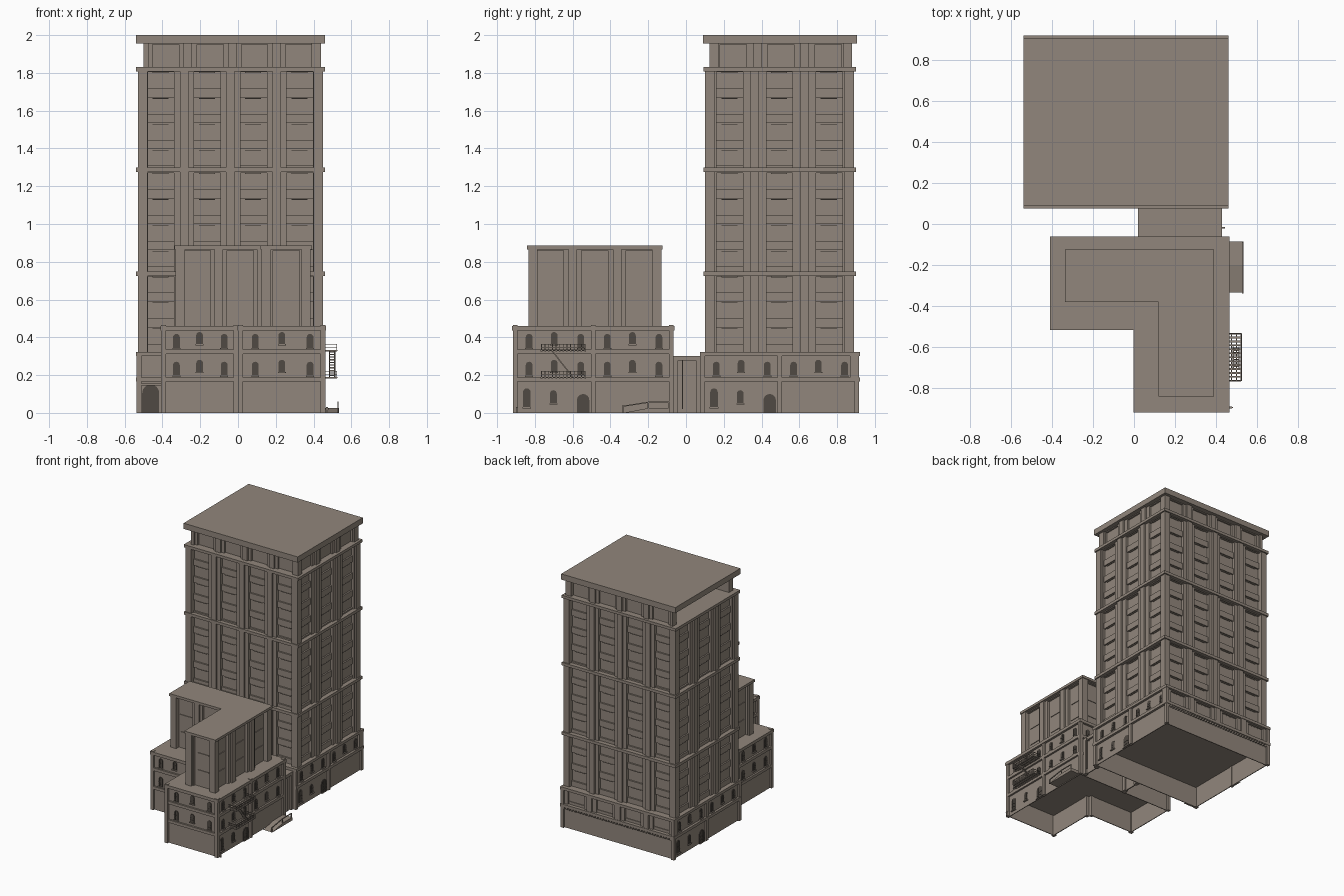
import bpy, bmesh, math
from mathutils import Vector as V

if "Cube" in bpy.data.objects:
    bpy.data.objects.remove(bpy.data.objects["Cube"])

def material(name, col):
    m = bpy.data.materials.new(name)
    m.diffuse_color = (*col, 1)
    m.use_nodes = True
    m.node_tree.nodes["Principled BSDF"].inputs["Base Color"].default_value = m.diffuse_color
    return m

stone = material("warm grey stone", (0.285, 0.24, 0.2))
dark = material("dark window", (0.08, 0.068, 0.057))
X, Y = V((1, 0, 0)), V((0, 1, 0))
HEX = [(0, 3, 2, 1), (4, 5, 6, 7), (0, 1, 5, 4), (1, 2, 6, 5), (2, 3, 7, 6), (3, 0, 4, 7)]

def finish(bm, name, mat=stone):
    bmesh.ops.recalc_face_normals(bm, faces=bm.faces)
    me = bpy.data.meshes.new(name)
    bm.to_mesh(me)
    bm.free()
    me.materials.append(mat)
    bpy.context.collection.objects.link(bpy.data.objects.new(name, me))

def hexa(bm, pts):
    vs = [bm.verts.new(p) for p in pts]
    for f in HEX:
        bm.faces.new([vs[i] for i in f])

def box(bm, x0, x1, y0, y1, z0, z1):
    hexa(bm, [(x, y, z) for z in (z0, z1) for x, y in ((x0, y0), (x1, y0), (x1, y1), (x0, y1))])

def loft(bm, a, b):
    """Solid between two matching outlines."""
    a, b = [bm.verts.new(p) for p in a], [bm.verts.new(p) for p in b]
    bm.faces.new(a[::-1])
    bm.faces.new(b)
    for i in range(len(a)):
        j = (i + 1) % len(a)
        bm.faces.new((a[i], a[j], b[j], b[i]))

def prism(bm, poly, z0, z1):
    loft(bm, [(x, y, z0) for x, y in poly], [(x, y, z1) for x, y in poly])

def bar(bm, p, q, r=0.002):
    """Thin square bar between two points."""
    p, q = V(p), V(q)
    d = (q - p).normalized()
    s = d.cross(X if abs(d.x) < 0.9 else Y).normalized() * r
    t = d.cross(s).normalized() * r
    hexa(bm, [c + o for c in (p, q) for o in (s + t, s - t, -s - t, t - s)])

panes = bmesh.new()  # all dark arched windows and doors

class Wall:
    """A facade plane: u runs along the wall, d outward, z up."""
    def __init__(self, bm, a, b, n):
        self.bm, self.a = bm, V((*a, 0))
        e = V((*b, 0)) - self.a
        self.L, self.t, self.n = e.length, e.normalized(), n

    def p(self, u, d, z):
        return self.a + self.t * u + self.n * d + V((0, 0, z))

    def box(self, u0, u1, d0, d1, z0, z1, bm=None):
        hexa(bm or self.bm, [self.p(u, d, z) for z in (z0, z1)
                             for u, d in ((u0, d0), (u1, d0), (u1, d1), (u0, d1))])

    def arch(self, u, z, w, h, d):
        """Arched window: dark pane with glazing bars, and a stone sill."""
        r = w / 2
        o = [(u - r, z)] + [(u - r * math.cos(i * math.pi / 8), z + h - r + r * math.sin(i * math.pi / 8))
                            for i in range(9)] + [(u + r, z)]
        loft(panes, [self.p(a, d - .001, b) for a, b in o], [self.p(a, d + .004, b) for a, b in o])
        for v in (-.2, .2):
            self.box(u + v * w - .0015, u + v * w + .0015, d, d + .006, z, z + h - .008, panes)
        for v in (.25, .5):
            self.box(u - r + .003, u + r - .003, d, d + .006, z + h * v, z + h * v + .003, panes)
        self.box(u - r - .003, u + r + .003, d - .001, d + .011, max(0, z - .006), z + .001)

    def bays(self, n, z0, z1, floors, bw=0.14, step=0.137):
        """Tall recessed bays between piers, with a spandrel on each floor."""
        s = self.L / n
        for k in range(n + 1):
            c = s * k
            half = (s - bw) / 2
            self.box(max(0.015, c - half), min(self.L - 0.015, c + half), -.05, -.015, z0, z1)
            w = .03 if 0 < k < n else .034
            self.box(max(0, c - w * .75), min(self.L, c + w * .75), -.05, 0, z0, z1)
        for k in range(n):
            c = s * (k + .5)
            self.box(c - bw / 2, c + bw / 2, -.05, -.017, z1 - .006, z1)
            for f in range(floors):
                top = z1 - f * step - .09
                self.box(c - bw / 2, c + bw / 2, -.05, -.025, max(z0, top - .049), top)
                self.box(c - .045, c + .04, -.05, -.029, top + .08, top + .084)

    def storeys(self, n, rows, ground=0):
        """Low masonry wall: ground panel, piers and arched windows."""
        s = (self.L - .024) / n
        self.box(.015, self.L - .015, -.021, -.015, 0, .168)
        for k in range(n + 1):
            self.box(s * k, s * k + .024, -.026, 0, 0, rows[-1] + .13)
        for k in range(n):
            o = .012 + s * k
            for z in rows:
                for f, up in ((.18, 0), (.5, .025), (.84, 0)):
                    self.arch(o + s * f, z + .008 + up * .8, .036, .075 - up * .4, -.015)
            if k < ground:
                self.arch(o + s * .15, .03, .04, .1, -.015)
                self.arch(o + s * .49, .05, .036, .07, -.015)
                self.arch(o + s * .87, 0, .066, .1, -.015)

# ---- Tower shaft
bm = bmesh.new()
x0, x1, y0, y1 = -.53, .45, .10, .89
box(bm, x0 + .037, x1 - .037, y0 + .037, y1 - .037, .3, 1.815)
sides = [((x0, y0), (x1, y0), -Y, 4), ((x1, y0), (x1, y1), X, 3),
         ((x1, y1), (x0, y1), Y, 4), ((x0, y1), (x0, y0), -X, 3)]
for a, b, n, k in sides:
    w = Wall(bm, a, b, n)
    for za, zb, fl in ((.32, .728, 3), (.745, 1.275, 4), (1.295, 1.81, 4)):
        w.bays(k, za, zb, fl)
finish(bm, "tower_shaft")

# ---- Tower band courses and roof slab
bm = bmesh.new()
for za, zb in ((.725, .748), (1.275, 1.298), (1.808, 1.83)):
    box(bm, -.54, .46, .093, .90, za, zb)
finish(bm, "tower_band_courses")
bm = bmesh.new()
box(bm, -.54, .46, .09, .905, 1.955, 2.0)
finish(bm, "tower_roof_slab")

# ---- Top storey, open on its left side
bm = bmesh.new()
x0, x1, y0, y1 = -.50, .44, .125, .88
box(bm, x0, x1 - .03, y0 + .03, y0 + .05, 1.83, 1.955)
box(bm, x0, x1 - .03, y1 - .05, y1 - .03, 1.83, 1.955)
box(bm, x1 - .05, x1 - .03, y0 + .05, y1 - .05, 1.83, 1.955)
for a, b, n, k in [((x0, y0), (x1, y0), -Y, 4), ((x1, y0), (x1, y1), X, 3), ((x1, y1), (x0, y1), Y, 4)]:
    Wall(bm, a, b, n).bays(k, 1.83, 1.955, 0)
finish(bm, "top_storey")

# ---- Tower base with hollow ground floor
bm = bmesh.new()
x0, x1, y0, y1 = -.537, .457, .075, .917
box(bm, x0 + .015, x1 - .015, y0 + .015, y1 - .03, .168, .305)
box(bm, x0 - .003, x1 + .003, y0, y1 + .003, .30, .322)
box(bm, x0 - .003, x1 + .003, y0, y1 + .003, .165, .188)
Wall(bm, (x1, y0), (x1, y1), X).storeys(2, [.188], ground=1)
Wall(bm, (x0, y1), (x0, y0), -X).storeys(2, [.188], ground=1)
wf = Wall(bm, (x0, y0), (x1, y0), -Y)
wf.box(.015, wf.L - .015, -.021, -.015, 0, .168)
wf.box(0, .024, -.026, 0, 0, .31)
wf.box(wf.L - .024, wf.L, -.026, 0, 0, .31)
wf.arch(.075, 0, .09, .15, -.015)
wf.box(.02, .13, -.02, 0, .145, .155)
wb = Wall(bm, (x1, y1), (x0, y1), Y)
wb.bays(4, .188, .30, 1)
wb.box(.015, wb.L - .015, -.021, -.015, 0, .168)
for k in range(40):
    wb.box(.02 + k * .024, .032 + k * .024, -.018, 0, .15, .166)
finish(bm, "tower_base")

# ---- L-shaped podium
def ell(xl, xm, xr, yf, ym, yb, i=0):
    return [(xl + i, yb - i), (xl + i, ym + i), (xm + i, ym + i), (xm + i, yf + i), (xr - i, yf + i), (xr - i, yb - i)]

def edges(poly):
    for k in range(len(poly)):
        a, b = V(poly[k]), V(poly[(k + 1) % len(poly)])
        d = (b - a).normalized()
        yield a, b, V((d.y, -d.x, 0))

P = (-.41, -.003, .467, -.92, -.518, -.062)
bm = bmesh.new()
prism(bm, ell(*P, .018), .168, .45)
for za, zb in ((.165, .188), (.312, .335), (.437, .461)):
    prism(bm, ell(*P, 0 if za > .4 else .004), za, zb)
for a, b, n in edges(ell(*P, .003)):
    w = Wall(bm, a, b, n)
    w.storeys(2 if w.L > .6 else 1, [.188, .335] if n.y < .5 else [.32], ground=1 if n.x > .5 else 0)
finish(bm, "podium")
finish(panes, "arched_windows", dark)

# ---- Upper L-shaped block
Q = (-.33, .125, .385, -.835, -.375, -.13)
bm = bmesh.new()
prism(bm, ell(*Q, .035), .45, .87)
for a, b, n in edges(ell(*Q)):
    w = Wall(bm, a, b, n)
    k = 3 if w.L > .6 else (2 if w.L > .4 else 1)
    w.bays(k, .46, .866, 0)
    for j in range(k):
        c = w.L * (j + .5) / k
        for z in (.585, .72):
            w.box(c - .05, c + .05, -.05, -.03, z, z + .005)
finish(bm, "upper_block")
bm = bmesh.new()
prism(bm, ell(*Q, -.006), .866, .886)
finish(bm, "upper_block_cornice")

# ---- Connector between podium and tower
bm = bmesh.new()
box(bm, .02, .43, -.08, .095, .275, .30)
for x in (.03, .408):
    box(bm, x, x + .008, -.08, .095, 0, .28)
for ya, yb in ((-.075, -.045), (.055, .085)):
    for x in (.02, .40):
        box(bm, x, x + .03, ya, yb, 0, .28)
box(bm, .03, .41, -.08, .095, .168, .18)
finish(bm, "connector")

# ---- Drain pipe at the connector
bm = bmesh.new()
bar(bm, (.44, -.018, .02), (.44, -.018, .28), .003)
bar(bm, (.41, -.018, .27), (.44, -.018, .27), .003)
finish(bm, "drain_pipe")

# ---- Fire escape
bm = bmesh.new()
for z in (.187, .33):
    for k in range(13):
        y = -.765 + k * .0192
        bar(bm, (.455, y, z), (.523, y, z), .004)
        bar(bm, (.523, y, z), (.523, y, z + .033), .002)
    for x in (.475, .5, .523):
        bar(bm, (x, -.765, z), (x, -.535, z), .003)
    for h in (.017, .033):
        bar(bm, (.523, -.765, z + h), (.523, -.535, z + h), .002)
        for y in (-.765, -.535):
            bar(bm, (.455, y, z + h), (.523, y, z + h), .002)
for x in (.484, .512):
    bar(bm, (x, -.71, .33), (x, -.60, .19), .003)
for k in range(10):
    t = (k + .5) / 10
    bar(bm, (.484, -.71 + .11 * t, .33 - .14 * t), (.512, -.71 + .11 * t, .33 - .14 * t), .003)
finish(bm, "fire_escape")

# ---- Entrance ramp with side rail
bm = bmesh.new()
hexa(bm, [(x, y, z) for x in (.455, .535) for y, z in ((-.335, 0), (-.085, 0), (-.085, .025), (-.2, .025))])
for y, z in ((-.335, .005), (-.2, .025), (-.09, .025)):
    bar(bm, (.53, y, z - .005), (.53, y, z + .033), .003)
bar(bm, (.53, -.335, .035), (.53, -.2, .056), .003)
bar(bm, (.53, -.2, .056), (.53, -.09, .056), .003)
finish(bm, "entrance_ramp")

# ---- Hydrant at the front corner
bm = bmesh.new()
bar(bm, (.472, -.895, 0), (.472, -.895, .03), .005)
bar(bm, (.45, -.895, .02), (.482, -.895, .02), .003)
finish(bm, "hydrant")
